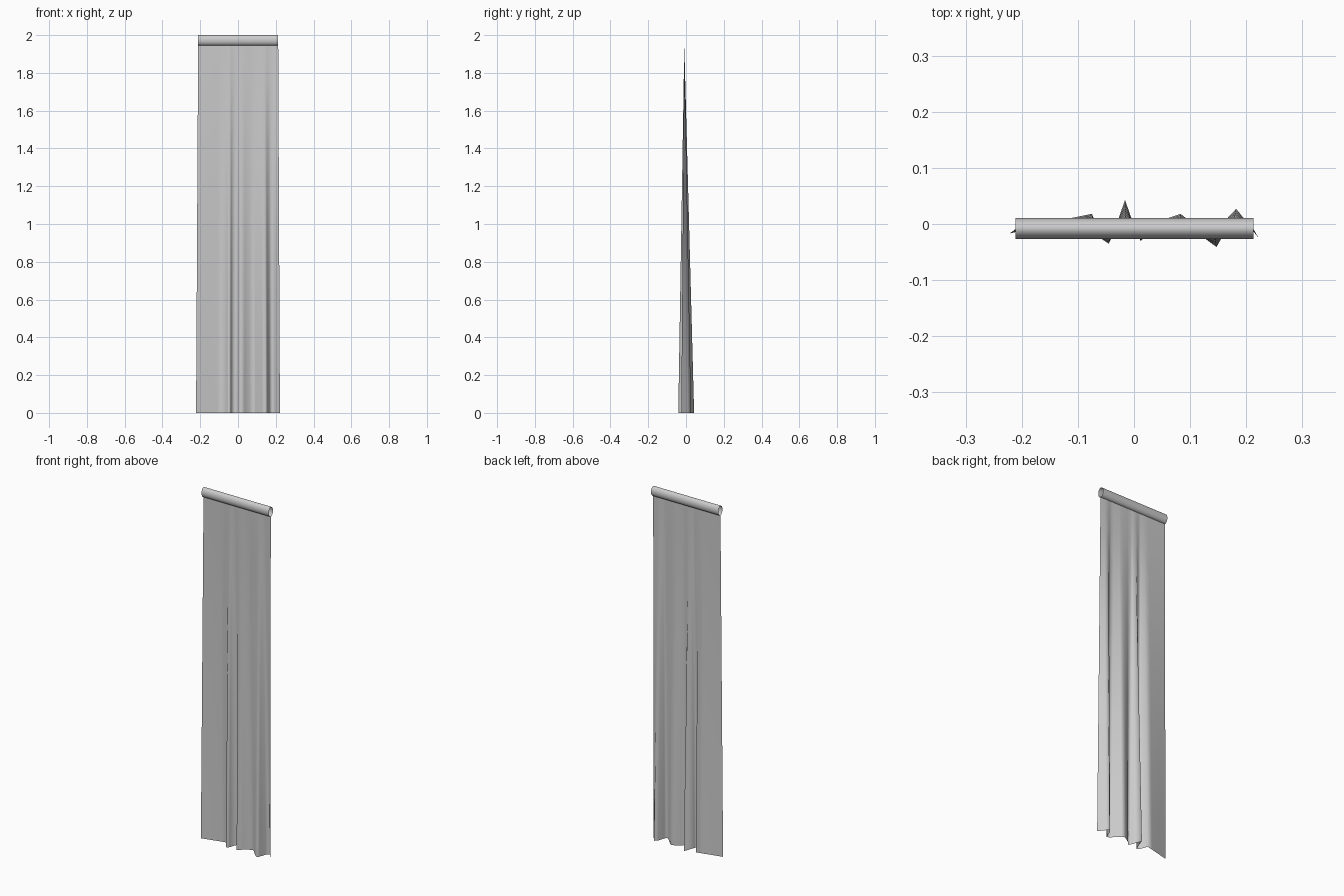
import bpy, math

if "Cube" in bpy.data.objects:
    bpy.data.objects.remove(bpy.data.objects["Cube"])


def make_object(name, verts, faces, angle):
    mesh = bpy.data.meshes.new(name)
    mesh.from_pydata(verts, [], faces)
    ob = bpy.data.objects.new(name, mesh)
    bpy.context.collection.objects.link(ob)
    bpy.ops.object.select_all(action='DESELECT')
    ob.select_set(True)
    bpy.context.view_layer.objects.active = ob
    bpy.ops.object.shade_smooth_by_angle(angle=math.radians(angle))
    return ob


def grid_faces(rows, cols):
    return [(r * cols + c, r * cols + c + 1, (r + 1) * cols + c + 1, (r + 1) * cols + c)
            for r in range(rows - 1) for c in range(cols - 1)]


# Curtain: folds at the hem fade to a straight line under the sleeve
hem = [(-.222, -.017), (-.165, -.003), (-.11, .011), (-.075, .018), (-.057, -.027),
       (-.045, -.035), (-.038, -.020), (-.016, .043), (.003, -.012), (.012, -.030),
       (.035, -.007), (.062, .011), (.083, .018), (.092, .011), (.128, -.027),
       (.147, -.041), (.155, -.027), (.167, .011), (.182, .027), (.195, .011), (.222, -.025)]
TOP_Z, TOP_Y, ROWS = 1.945, -.009, 12
verts = []
for r in range(ROWS):
    t = r / (ROWS - 1)
    for x, y in hem:
        top_x = -.211 + (x + .222) / .444 * .424
        verts.append((x + (top_x - x) * t, y + (TOP_Y - y) * t, TOP_Z * t))
make_object("curtain_sheet", verts, grid_faces(ROWS, len(hem)), 180)

# Sleeve: open-ended oval tube along the top edge
N = 24
verts = []
for x in (-.211, .213):
    for i in range(N + 1):
        a = 2 * math.pi * i / N - math.pi / 2
        verts.append((x, -.008 + .019 * math.cos(a), 1.9725 + .0275 * math.sin(a)))
make_object("top_sleeve", verts, grid_faces(2, N + 1), 60)
